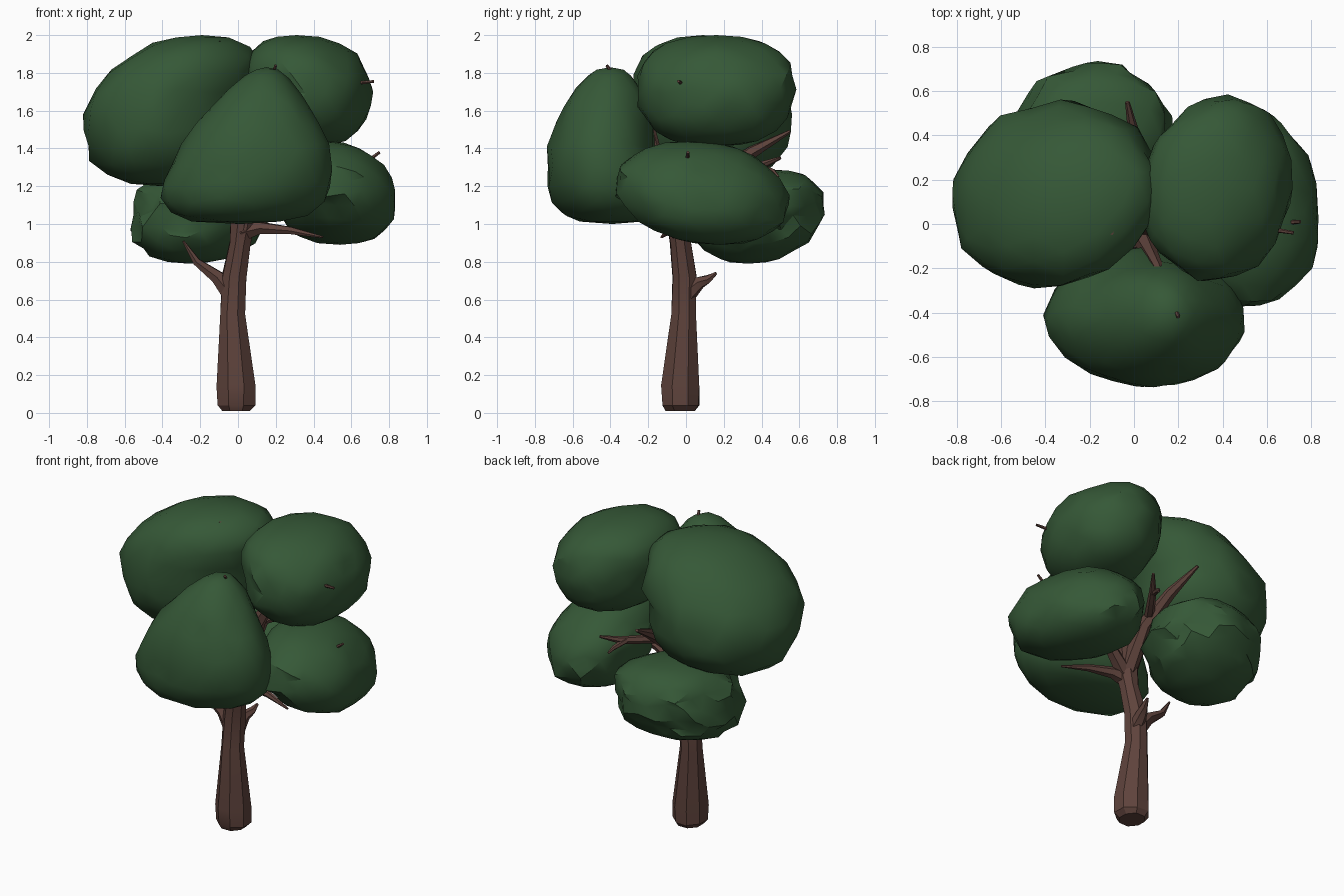
import bpy, bmesh, math, random
from mathutils import Vector, noise

random.seed(4)
cube = bpy.data.objects.get("Cube")
if cube:
    bpy.data.objects.remove(cube)


def make_material(name, rgb):
    mat = bpy.data.materials.new(name)
    mat.use_nodes = True
    mat.diffuse_color = (*rgb, 1)
    mat.node_tree.nodes["Principled BSDF"].inputs["Base Color"].default_value = (*rgb, 1)
    return mat


leaf_green = make_material("leaf green", (0.036, 0.098, 0.038))
bark_brown = make_material("bark brown", (0.113, 0.056, 0.045))


def finish(name, bm, mat, angle):
    bmesh.ops.recalc_face_normals(bm, faces=bm.faces)
    mesh = bpy.data.meshes.new(name)
    bm.to_mesh(mesh)
    bm.free()
    mesh.materials.append(mat)
    obj = bpy.data.objects.new(name, mesh)
    bpy.context.collection.objects.link(obj)
    bpy.ops.object.select_all(action="DESELECT")
    obj.select_set(True)
    bpy.context.view_layer.objects.active = obj
    bpy.ops.object.shade_smooth_by_angle(angle=math.radians(angle))
    return obj


def tube(name, path, sides=6):
    """Faceted limb through (x, y, z, radius) points, with closed ends."""
    bm = bmesh.new()
    pts = [Vector(p[:3]) for p in path]
    rings = []
    for i, p in enumerate(pts):
        along = (pts[min(i + 1, len(pts) - 1)] - pts[max(i - 1, 0)]).normalized()
        side = along.cross(Vector((0, 1, 0.1))).normalized()
        up = side.cross(along)
        ring = []
        for k in range(sides):
            a = math.tau * (k + 0.5) / sides
            r = path[i][3] * random.uniform(0.94, 1.06)
            ring.append(bm.verts.new(p + side * math.cos(a) * r + up * math.sin(a) * r))
        rings.append(ring)
    for low, high in zip(rings, rings[1:]):
        for k in range(sides):
            n = (k + 1) % sides
            bm.faces.new((low[k], low[n], high[n], high[k]))
    bm.faces.new(rings[0])
    bm.faces.new(rings[-1])
    return finish(name, bm, bark_brown, 30)


def clump(name, bottom, top, sections, rough, lean=0, flat=2.5):
    """Leaf mass: a full ellipsoid whose centre and width follow three
    sections (low, middle, high), each (centre x, centre y, half x, half y).
    Lean slides it sideways towards the back; flat squares off the underside."""
    bm = bmesh.new()
    bmesh.ops.create_icosphere(bm, subdivisions=3, radius=1)
    low, mid, high = (Vector(s) for s in sections)
    for v in bm.verts:
        h = max(-1, min(1, v.co.z))
        cx, cy, rx, ry = mid.lerp(high, h) if h > 0 else mid.lerp(low, -h)
        power = 2.5 if h > 0 else flat
        full = (1 - abs(h) ** power) ** (1 / power)
        a = math.atan2(v.co.y, v.co.x)
        seed = v.co * 2.2 + Vector((cx, cy, top)) * 9
        bump = 1 + rough * (0.6 * noise.noise(seed) + random.uniform(-0.5, 0.5))
        z = (bottom + top) / 2 + h * (top - bottom) / 2
        z += (1 - abs(h)) * rough * random.uniform(-0.25, 0.25)
        dy = math.sin(a) * ry * full * bump
        v.co = (cx + math.cos(a) * rx * full * bump + lean * dy, cy + dy, z)
    return finish(name, bm, leaf_green, 32)


# Leaf masses
clump("front_leaves", 1.0, 1.83,
      [(0.01, -0.39, 0.53, 0.37), (0.09, -0.45, 0.39, 0.28), (0.15, -0.4, 0.17, 0.2)], 0.06, flat=3.2)
clump("upper_right_leaves", 1.2, 2.0,
      [(-0.4, 0.13, 0.45, 0.41), (-0.39, 0.14, 0.43, 0.42), (-0.19, 0.09, 0.42, 0.41)], 0.08, lean=0.14)
clump("upper_left_leaves", 1.41, 2.0,
      [(0.4, 0.15, 0.31, 0.4), (0.39, 0.16, 0.33, 0.42), (0.31, 0.16, 0.34, 0.41)], 0.07, lean=0.08)
clump("lower_left_leaves", 0.89, 1.44,
      [(0.54, 0.18, 0.32, 0.39), (0.52, 0.08, 0.31, 0.46), (0.46, 0.02, 0.27, 0.39)], 0.09, lean=-0.1)
clump("back_leaves", 0.79, 1.29,
      [(-0.26, 0.33, 0.32, 0.28), (-0.2, 0.37, 0.36, 0.36), (-0.2, 0.43, 0.35, 0.33)], 0.14, lean=0.1)

# Trunk
tube("trunk", [(-0.01, -0.03, 0.01, 0.08), (-0.01, -0.03, 0.04, 0.105), (-0.01, -0.03, 0.14, 0.108),
               (-0.03, -0.01, 0.52, 0.07), (-0.02, -0.01, 0.72, 0.068),
               (0.01, -0.03, 0.9, 0.058), (0.03, -0.04, 1.04, 0.075)], 8)

# Bare lower branches
tube("right_branch", [(-0.03, -0.01, 0.62, 0.055), (-0.11, 0, 0.72, 0.038),
                      (-0.22, -0.01, 0.8, 0.022), (-0.29, -0.02, 0.91, 0.006)])
tube("back_stub", [(-0.01, 0, 0.62, 0.05), (0, 0.07, 0.69, 0.035),
                   (0.02, 0.12, 0.71, 0.022), (0.03, 0.16, 0.74, 0.008)])
tube("left_branch", [(0.02, -0.04, 0.96, 0.055), (0.12, -0.06, 0.98, 0.034),
                     (0.28, -0.09, 0.965, 0.022), (0.45, -0.13, 0.93, 0.006)])

# Limbs rising from the fork into each leaf mass
fork = (0.03, -0.04, 0.98, 0.055)
tube("front_limb", [fork, (0.08, -0.14, 1.3, 0.034), (0.11, -0.2, 1.55, 0.025), (0.2, -0.42, 1.84, 0.008)])
tube("upper_right_limb", [fork, (-0.06, 0.02, 1.3, 0.045), (-0.15, 0.02, 1.6, 0.025), (-0.1, -0.04, 1.97, 0.01)])
tube("upper_left_limb", [fork, (0.12, 0.04, 1.35, 0.045), (0.35, 0.02, 1.72, 0.022), (0.72, -0.04, 1.755, 0.008)])
tube("lower_left_limb", [fork, (0.2, 0, 1.12, 0.035), (0.55, 0, 1.23, 0.02), (0.75, 0.01, 1.38, 0.008)])
tube("back_limb", [fork, (0.04, 0.15, 1.24, 0.045), (0.01, 0.35, 1.38, 0.034), (-0.03, 0.55, 1.49, 0.01)])
tube("back_twig", [(0.05, 0.2, 1.28, 0.03), (0.19, 0.4, 1.31, 0.022), (0.27, 0.5, 1.35, 0.008)])
tube("back_twig_fork", [(0.17, 0.38, 1.305, 0.02), (0.2, 0.46, 1.28, 0.014), (0.22, 0.49, 1.25, 0.006)])
